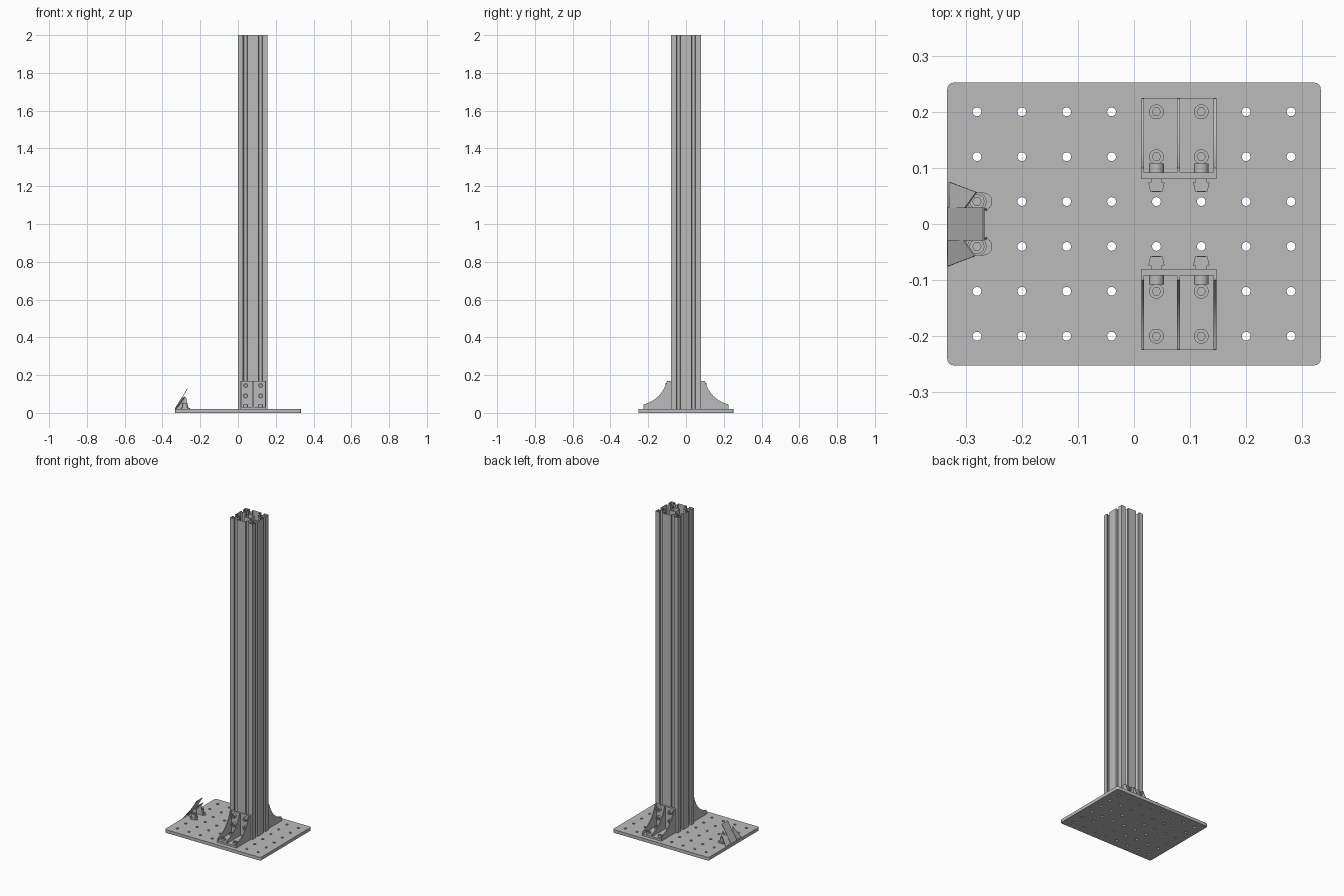
import bpy, bmesh, math
from mathutils import Vector

cube = bpy.data.objects.get("Cube")
if cube:
    bpy.data.objects.remove(cube, do_unlink=True)

GREY = (0.5, 0.5, 0.5, 1)
metal = bpy.data.materials.new("plain_grey")
metal.use_nodes = True
metal.diffuse_color = GREY
metal.node_tree.nodes["Principled BSDF"].inputs["Base Color"].default_value = GREY

AXES = {"Z": lambda u, v, w: (u, v, w),
        "Y": lambda u, v, w: (u, w, v),
        "X": lambda u, v, w: (w, u, v)}


def finish(name, bm):
    mesh = bpy.data.meshes.new(name)
    bmesh.ops.remove_doubles(bm, verts=bm.verts, dist=1e-5)
    bmesh.ops.recalc_face_normals(bm, faces=bm.faces)
    bm.to_mesh(mesh)
    bm.free()
    mesh.shade_smooth()
    mesh.set_sharp_from_angle(angle=math.radians(30))
    mesh.materials.append(metal)
    obj = bpy.data.objects.new(name, mesh)
    bpy.context.collection.objects.link(obj)
    return obj


def slab(name, loops, w0, w1, axis="Z", caps=True):
    """Extrude closed outlines (inner ones become holes) along an axis."""
    curve = bpy.data.curves.new(name + "_outline", "CURVE")
    curve.dimensions = "2D"
    curve.fill_mode = "BOTH" if caps else "NONE"
    curve.extrude = abs(w1 - w0) / 2
    for loop in loops:
        spline = curve.splines.new("POLY")
        spline.points.add(len(loop) - 1)
        for p, (u, v) in zip(spline.points, loop):
            p.co = (u, v, 0, 1)
        spline.use_cyclic_u = True
    temp = bpy.data.objects.new(name + "_outline", curve)
    mesh = bpy.data.meshes.new_from_object(temp)
    bm = bmesh.new()
    bm.from_mesh(mesh)
    for v in bm.verts:
        v.co = AXES[axis](v.co.x, v.co.y, v.co.z + (w0 + w1) / 2)
    bpy.data.objects.remove(temp)
    bpy.data.curves.remove(curve)
    bpy.data.meshes.remove(mesh)
    return finish(name, bm)


def circle(x, y, r, n=24):
    return [(x + r * math.cos(math.tau * i / n), y + r * math.sin(math.tau * i / n))
            for i in range(n)]


def rect(x0, x1, y0, y1):
    return [(x0, y0), (x1, y0), (x1, y1), (x0, y1)]


def round_rect(x0, x1, y0, y1, r, n=6):
    pts = []
    corners = [(x1 - r, y1 - r), (x0 + r, y1 - r), (x0 + r, y0 + r), (x1 - r, y0 + r)]
    for q, (cx, cy) in enumerate(corners):
        for i in range(n + 1):
            a = (q + i / n) * math.pi / 2
            pts.append((cx + r * math.cos(a), cy + r * math.sin(a)))
    return pts


def bolt(name, u, v, w, height, tail, axis="Z"):
    """Socket head with a hexagonal recess, plus a shank ending at tail."""
    mid = w + height * 0.4
    slab(name + "_head_base", [circle(u, v, 0.0132)], w, mid, axis)
    slab(name + "_head_socket", [circle(u, v, 0.0132), circle(u, v, 0.0075, 6)],
         mid, w + height, axis)
    slab(name + "_shank", [circle(u, v, 0.0075, 16)], tail, w, axis)


# Perforated base plate
holes = [circle(-0.28 + 0.08 * i, -0.2 + 0.08 * j, 0.0078)
         for i in range(8) for j in range(6)]
slab("base_plate", [round_rect(-0.333, 0.333, -0.252, 0.252, 0.011)] + holes, 0, 0.02)

# Slotted column, open at its ends
CX, HALF = 0.0785, 0.0785
slot = [(HALF, -0.011), (0.0695, -0.011), (0.0695, -0.017), (0.063, -0.017), (0.053, -0.008)]
slot += [(d, -s) for d, s in reversed(slot)]
side = [(HALF, -HALF)] + [(d, c + s) for c in (-0.04, 0.04) for d, s in slot]
outline = []
for q in range(4):
    c, s = round(math.cos(q * math.pi / 2)), round(math.sin(q * math.pi / 2))
    outline += [(CX + c * x - s * y, c * y + s * x) for x, y in side]
bores = [circle(CX + sx * 0.04, sy * 0.04, 0.007, 16) for sx in (-1, 1) for sy in (-1, 1)]
slab("column", [outline, rect(CX - 0.022, CX + 0.022, -0.022, 0.022)] + bores,
     0.02, 2.0, caps=False)

# Gusseted angle brackets in front of and behind the column
a, b, c = Vector((0.224, 0.045)), Vector((0.13, 0.07)), Vector((0.1, 0.17))
arc = [a * (1 - t) ** 2 + b * 2 * t * (1 - t) + c * t * t for t in [i / 12 for i in range(13)]]
for side_name, s in (("front", -1), ("back", 1)):
    slab(side_name + "_bracket_foot", [rect(0.013, 0.147, s * 0.08, s * 0.225)], 0.02, 0.032)
    slab(side_name + "_bracket_upright", [rect(0.013, 0.147, 0.02, 0.17)],
         s * 0.08, s * 0.092, "Y")
    gusset = [(s * 0.08, 0.02), (s * 0.224, 0.02)] + [(s * y, z) for y, z in arc]
    gusset.append((s * 0.08, 0.17))
    for label, x0, x1 in (("right", 0.013, 0.018), ("middle", 0.077, 0.082),
                          ("left", 0.142, 0.147)):
        slab(f"{side_name}_{label}_gusset", [gusset], x0, x1, "X")
    for x in (0.04, 0.12):
        for y in (0.12, 0.2):
            bolt(side_name + "_foot_bolt", x, s * y, 0.032, 0.012, 0.004)
        for z in (0.09, 0.145):
            bolt(side_name + "_upright_bolt", x, z, s * 0.092, s * 0.016, s * 0.057, "Y")
            nut = [(-0.01, 0.08), (0.01, 0.08), (0.01, 0.074), (0.0145, 0.074),
                   (0.011, 0.058), (-0.011, 0.058), (-0.0145, 0.074), (-0.01, 0.074)]
            slab(side_name + "_slot_nut", [[(x + u, s * v) for u, v in nut]],
                 z - 0.011, z + 0.011)


def sheet(name, pts, thickness=0.003):
    """Thin flat plate through the given points."""
    bm = bmesh.new()
    face = bm.faces.new([bm.verts.new(p) for p in pts])
    bm.normal_update()
    shift = face.normal * thickness
    ext = bmesh.ops.extrude_face_region(bm, geom=[face], use_keep_orig=True)
    for v in (g for g in ext["geom"] if isinstance(g, bmesh.types.BMVert)):
        v.co += shift
    finish(name, bm)


# Small folded stop with sloping tongue, wings and two bolted feet
sheet("stop_tongue", [(-0.33, -0.029, 0.02), (-0.267, -0.029, 0.127),
                      (-0.267, 0.029, 0.127), (-0.33, 0.029, 0.02)])
for label, s in (("right", -1), ("left", 1)):
    sheet(label + "_stop_wing", [(-0.33, s * 0.029, 0.025), (-0.33, s * 0.075, 0.02),
                                 (-0.282, s * 0.057, 0.085), (-0.302, s * 0.029, 0.07)])
    y = s * 0.04
    slab(label + "_stop_foot", [round_rect(-0.302, -0.253, y - 0.016, y + 0.016, 0.0155)],
         0.02, 0.026)
    slab(label + "_stop_washer", [circle(-0.28, y, 0.017)], 0.026, 0.031)
    bolt(label + "_stop_bolt", -0.28, y, 0.031, 0.022, 0.004)
    rib = [(-0.328, 0.02), (-0.262, 0.02), (-0.275, 0.085)]
    slab(label + "_stop_rib", [rib], s * 0.024, s * 0.028, "Y")
